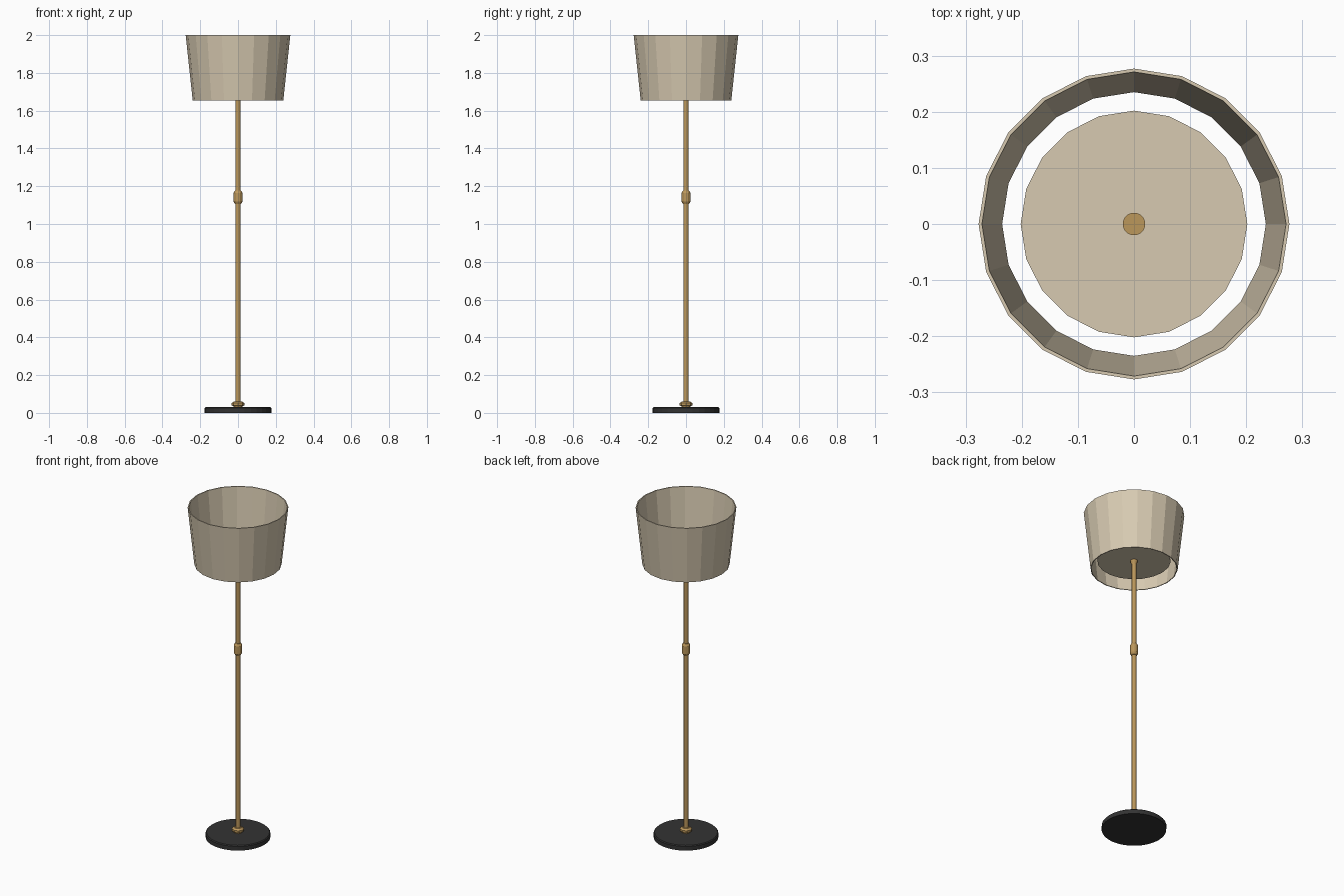
import bpy, math

if "Cube" in bpy.data.objects:
    bpy.data.objects.remove(bpy.data.objects["Cube"])

def mat(name, rgb):
    m = bpy.data.materials.new(name)
    m.diffuse_color = (*rgb, 1)
    m.use_nodes = True
    m.node_tree.nodes["Principled BSDF"].inputs["Base Color"].default_value = m.diffuse_color
    return m

linen = mat("linen", (0.68, 0.59, 0.44))
brass = mat("brass", (0.50, 0.31, 0.105))
black = mat("black_metal", (0.033, 0.033, 0.033))

def lathe(name, profile, sides, material, closed=False, smooth=False):
    """Spin (radius, z) points, listed bottom to top on the outside, round z."""
    n = len(profile)
    verts = [(r * math.cos(2 * math.pi * k / sides),
              r * math.sin(2 * math.pi * k / sides), z)
             for r, z in profile for k in range(sides)]
    faces = []
    for i in range(n if closed else n - 1):
        j = (i + 1) % n
        for k in range(sides):
            q = (k + 1) % sides
            faces.append((i * sides + k, i * sides + q, j * sides + q, j * sides + k))
    if not closed:
        faces.append(tuple(reversed(range(sides))))
        faces.append(tuple(range((n - 1) * sides, n * sides)))
    me = bpy.data.meshes.new(name)
    me.from_pydata(verts, [], faces)
    me.materials.append(material)
    ob = bpy.data.objects.new(name, me)
    bpy.context.collection.objects.link(ob)
    if smooth:
        bpy.ops.object.select_all(action='DESELECT')
        bpy.context.view_layer.objects.active = ob
        ob.select_set(True)
        bpy.ops.object.shade_smooth_by_angle(angle=math.radians(30))
    return ob

# Heavy round foot
lathe("base", [(0.178, 0), (0.178, 0.025), (0.173, 0.03)], 32, black)
# Collar nut where the pole meets the foot
lathe("base_collar", [(0.024, 0.028), (0.024, 0.036), (0.034, 0.04),
                      (0.034, 0.052), (0.022, 0.06)], 8, brass)
# Pole, flaring where it carries the diffuser
lathe("pole", [(0.013, 0.028), (0.013, 1.68), (0.02, 1.70), (0.02, 1.716)], 20, brass)
# Height adjusting joint
lathe("pole_joint", [(0.016, 1.105), (0.023, 1.118), (0.023, 1.165),
                     (0.016, 1.178)], 12, brass)
# Diffuser disc inside the shade
lathe("diffuser", [(0.202, 1.705), (0.202, 1.713)], 20, linen)
# Open tapered shade with a thin wall
lathe("shade", [(0.24, 1.655), (0.277, 2.0), (0.271, 2.0), (0.235, 1.655)],
      20, linen, closed=True)
